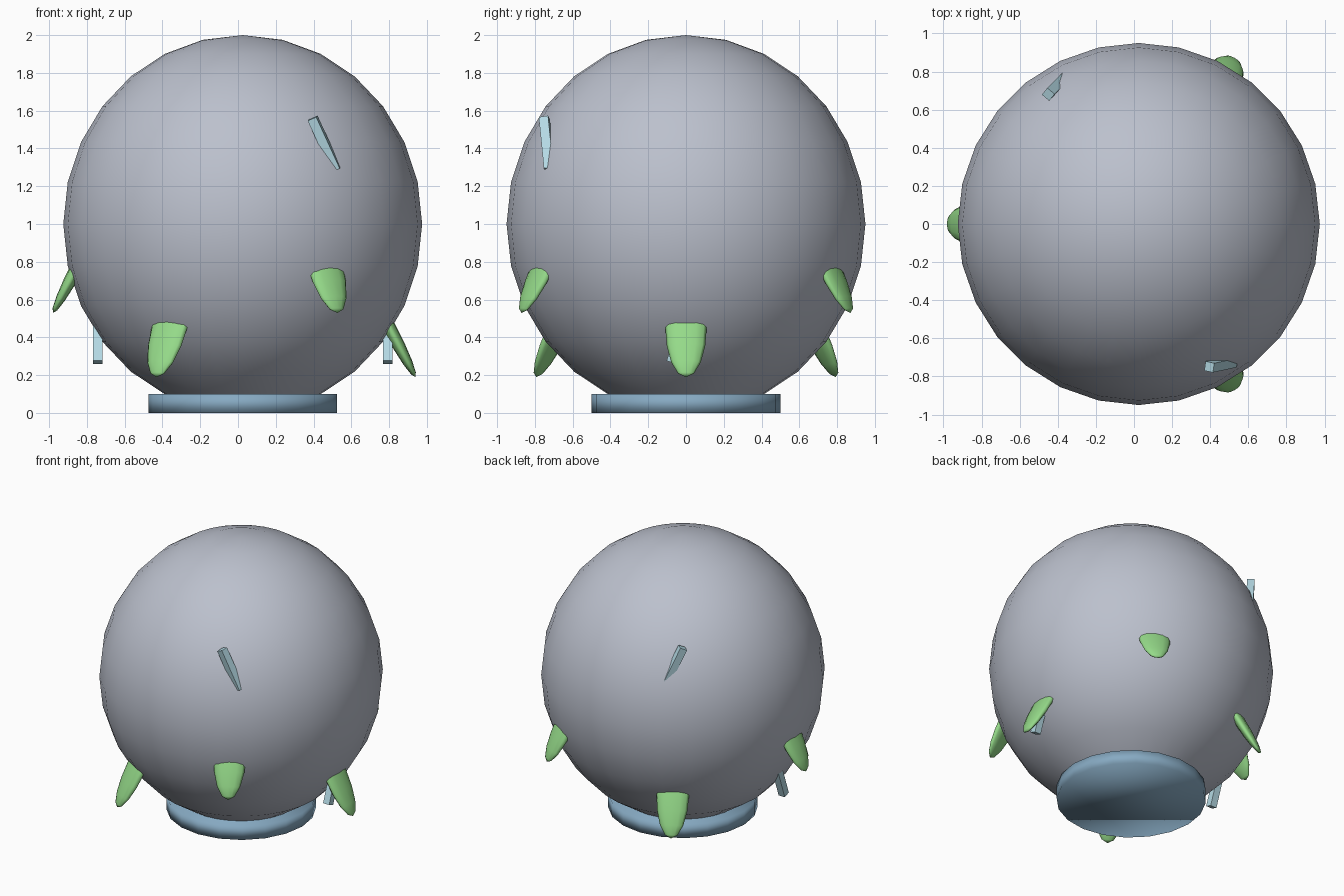
import bpy, bmesh, math
from mathutils import Vector, Matrix

if "Cube" in bpy.data.objects:
    bpy.data.objects.remove(bpy.data.objects["Cube"], do_unlink=True)

CENTRE = Vector((0.025, 0, 1))


def material(name, rgb):
    mat = bpy.data.materials.new(name)
    mat.use_nodes = True
    mat.diffuse_color = (*rgb, 1)
    mat.node_tree.nodes["Principled BSDF"].inputs["Base Color"].default_value = (*rgb, 1)
    return mat


def finish(name, bm, mat, smooth=True):
    mesh = bpy.data.meshes.new(name)
    for face in bm.faces:
        face.smooth = smooth
    bm.to_mesh(mesh)
    bm.free()
    mesh.materials.append(mat)
    obj = bpy.data.objects.new(name, mesh)
    bpy.context.collection.objects.link(obj)
    return obj


grey = material("pale grey shell", (0.50, 0.53, 0.61))
blue = material("steel blue base", (0.24, 0.40, 0.54))
green = material("leaf green", (0.30, 0.70, 0.25))
ice = material("ice blue", (0.46, 0.70, 0.78))

# Round shell, cut off level where it meets the base
bm = bmesh.new()
bmesh.ops.create_uvsphere(bm, u_segments=28, v_segments=14, radius=1)
bmesh.ops.scale(bm, vec=(0.95, 0.95, 1), verts=bm.verts)
bmesh.ops.delete(bm, geom=[v for v in bm.verts if v.co.z < -0.94], context="VERTS")
finish("shell", bm, grey).location = CENTRE

# Disc base, softly shaded all round
bm = bmesh.new()
bmesh.ops.create_cone(bm, cap_ends=True, segments=20, radius1=0.5, radius2=0.5, depth=0.1,
                      matrix=Matrix.Rotation(math.radians(90), 4, "Z"))
finish("base", bm, blue).location = (CENTRE.x, 0, 0.05)


# Flattened leaves drooping outwards through the shell
def leaf(name, angle, radius, height):
    bm = bmesh.new()
    bmesh.ops.create_uvsphere(bm, u_segments=12, v_segments=8, radius=1)
    bmesh.ops.scale(bm, vec=(0.036, 0.11, 0.3), verts=bm.verts)
    obj = finish(name, bm, green)
    turn = Matrix.Rotation(math.radians(angle), 4, "Z")
    tilt = Matrix.Rotation(math.radians(-28), 4, "Y")
    place = Matrix.Translation((CENTRE.x, 0, 0))
    obj.matrix_world = place @ turn @ Matrix.Translation((radius, 0, height)) @ tilt


for i in range(3):
    leaf(f"lower_leaf_{i + 1}", 120 * i, 0.774, 0.454)
    leaf(f"upper_leaf_{i + 1}", 120 * i + 60, 0.864, 0.794)


# Square rods: outer end at a point, running inwards along a direction
def rod(name, end, inward, roll=0):
    length = 0.3
    bm = bmesh.new()
    bmesh.ops.create_cube(bm, size=1)
    bmesh.ops.scale(bm, vec=(0.05, 0.05, length), verts=bm.verts)
    bmesh.ops.translate(bm, vec=(0, 0, length / 2), verts=bm.verts)
    bmesh.ops.rotate(bm, matrix=Matrix.Rotation(math.radians(roll), 3, "Z"), verts=bm.verts)
    obj = finish(name, bm, ice, smooth=False)
    aim = Vector((0, 0, 1)).rotation_difference(Vector(inward).normalized())
    obj.matrix_world = Matrix.Translation(end) @ aim.to_matrix().to_4x4()


for side, label in ((1, "left"), (-1, "right")):
    rod(f"{label}_lower_rod", (CENTRE.x + side * 0.767, -0.08, 0.268), (0, 0.34, 0.94))
rod("front_upper_rod", (0.395, -0.75, 1.56), (0.055, 0.012, -0.12), 35)
rod("back_upper_rod", (-0.45, 0.68, 1.56), (0.04, 0.04, -0.12), 40)
